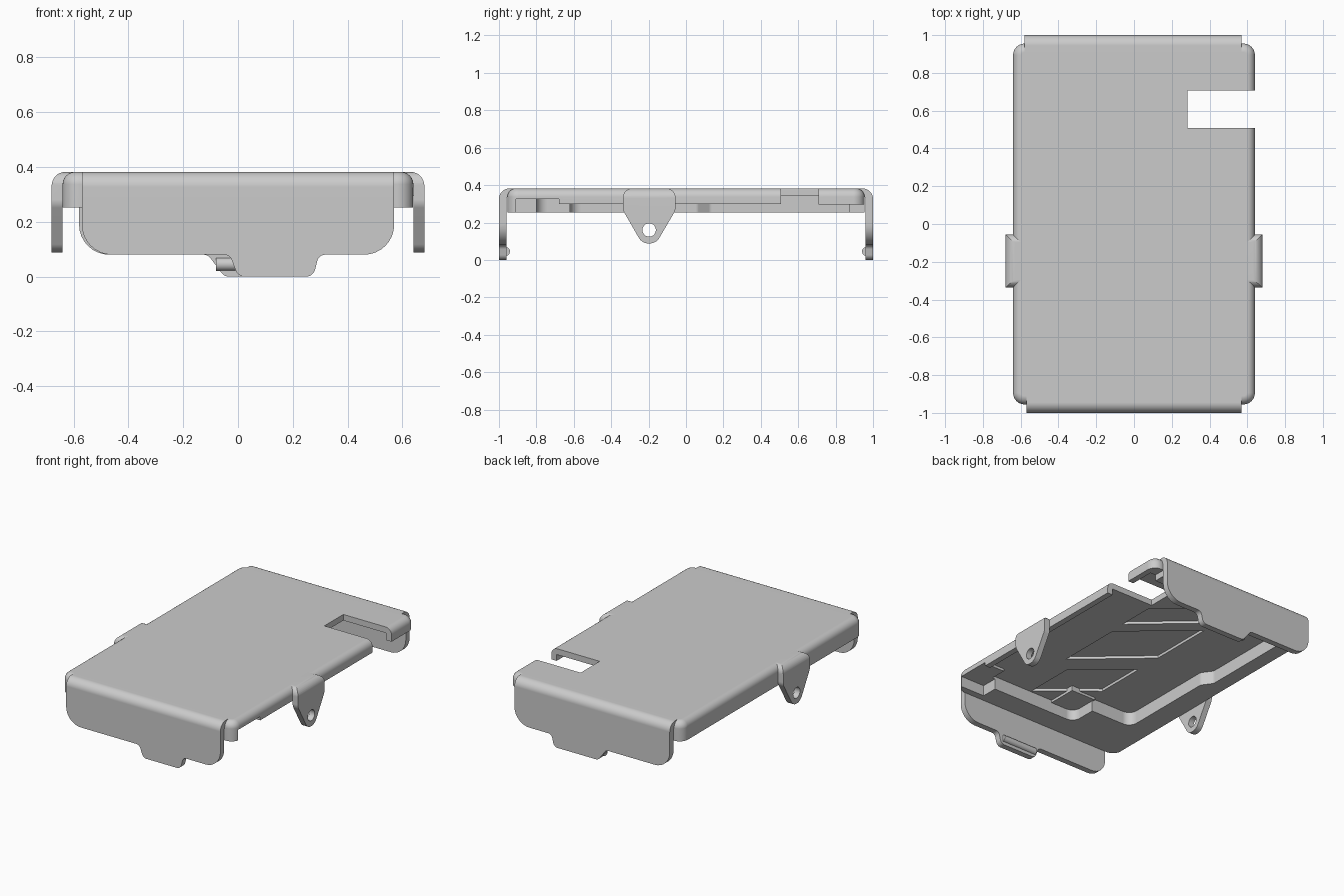
import bpy, bmesh, math
from mathutils import Vector

cube = bpy.data.objects.get("Cube")
if cube:
    bpy.data.objects.remove(cube, do_unlink=True)

grey = bpy.data.materials.new("light grey")
grey.use_nodes = True
COLOUR = (0.6, 0.6, 0.6, 1)
grey.diffuse_color = COLOUR
grey.node_tree.nodes["Principled BSDF"].inputs["Base Color"].default_value = COLOUR

TOP = 0.382
SHEET = 0.04


def fillet(points, steps=8):
    """Round the corners of a 2D outline; each point is (u, v) or (u, v, radius)."""
    out = []
    for i, p in enumerate(points):
        c = Vector(p[:2])
        r = p[2] if len(p) > 2 else 0
        if r == 0:
            out.append(c)
            continue
        a = (Vector(points[i - 1][:2]) - c).normalized()
        b = (Vector(points[(i + 1) % len(points)][:2]) - c).normalized()
        half = a.angle(b) / 2
        t = r / math.tan(half)
        centre = c + (a + b).normalized() * (r / math.sin(half))
        start, end = c + a * t - centre, c + b * t - centre
        sweep = start.angle_signed(end)
        for k in range(steps + 1):
            ang = -sweep * k / steps
            out.append(centre + Vector((start.x * math.cos(ang) - start.y * math.sin(ang),
                                        start.x * math.sin(ang) + start.y * math.cos(ang))))
    return out


def prism(name, points, axis, lo, hi):
    """Extrude an outline along an axis. Outline is (y,z), (x,z) or (x,y)."""
    def place(p, d):
        return {"x": (d, p[0], p[1]), "y": (p[0], d, p[1]), "z": (p[0], p[1], d)}[axis]
    bm = bmesh.new()
    outline = fillet(points)
    low = [bm.verts.new(place(p, lo)) for p in outline]
    high = [bm.verts.new(place(p, hi)) for p in outline]
    n = len(outline)
    bm.faces.new(low)
    bm.faces.new(high)
    for i in range(n):
        bm.faces.new((low[i], low[(i + 1) % n], high[(i + 1) % n], high[i]))
    bmesh.ops.recalc_face_normals(bm, faces=bm.faces)
    mesh = bpy.data.meshes.new(name)
    bm.to_mesh(mesh)
    bm.free()
    mesh.materials.append(grey)
    obj = bpy.data.objects.new(name, mesh)
    bpy.context.collection.objects.link(obj)
    return obj


def box(name, x0, x1, y0, y1, z0, z1):
    return prism(name, [(x0, y0), (x1, y0), (x1, y1), (x0, y1)], "z", z0, z1)


def combine(obj, tool, operation):
    """Apply a boolean and remove the tool object."""
    mod = obj.modifiers.new("cut", "BOOLEAN")
    mod.operation, mod.object, mod.solver = operation, tool, "EXACT"
    deps = bpy.context.evaluated_depsgraph_get()
    obj.data = bpy.data.meshes.new_from_object(obj.evaluated_get(deps))
    obj.modifiers.clear()
    bpy.data.objects.remove(tool, do_unlink=True)


def smooth(obj):
    """Smooth the rounded edges while keeping the large faces flat."""
    bpy.ops.object.select_all(action="DESELECT")
    obj.select_set(True)
    bpy.context.view_layer.objects.active = obj
    bpy.ops.object.shade_smooth_by_angle(angle=math.radians(30))
    weighted = obj.modifiers.new("flat_faces", "WEIGHTED_NORMAL")
    weighted.keep_sharp = True


# Cover panel: rounded tray with a softened upper rim
R = 0.06
cover = prism("cover_panel", [(-0.64, -0.955, R), (0.64, -0.955, R),
                              (0.64, 0.955, R), (-0.64, 0.955, R)], "z", 0.253, TOP)
bm = bmesh.new()
bm.from_mesh(cover.data)
rim = [e for e in bm.edges if all(v.co.z > TOP - 0.001 for v in e.verts)]
bmesh.ops.bevel(bm, geom=rim, offset=0.045, segments=6, profile=0.5, affect="EDGES")
bm.to_mesh(cover.data)
bm.free()

# Hollow underside, leaving stepped ledges along the front and right walls
cavity = prism("cavity", [(0.6, 0.875), (0.6, -0.69), (0.48, -0.69), (0.48, -0.8),
                          (-0.18, -0.8, 0.06), (-0.18, -0.62),
                          (-0.49, -0.62, 0.06), (-0.49, 0.06, 0.03), (-0.54, 0.13, 0.03),
                          (-0.54, 0.875)], "z", 0.2, TOP - SHEET)
combine(cover, cavity, "DIFFERENCE")

# Side notch, shortened stretches of the left wall, and the front corner pocket
for name, x0, y0, y1, z1 in (("notch", 0.283, 0.508, 0.708, 0.5),
                             ("wall_trim", 0.56, -0.72, 0.6, 0.3),
                             ("back_trim", 0.56, 0.6, 1.1, 0.295),
                             ("corner_pocket", 0.46, -0.91, -0.68, 0.325)):
    combine(cover, box(name, x0, 0.8, y0, y1, 0.2, z1), "DIFFERENCE")

# Shallow slanted recesses in the ceiling of the tray
for x0, y0, x1, y1, length in ((0.27, 0.21, -0.18, 0.61, 0.25),
                               (0.26, -0.35, -0.17, 0.03, 0.45),
                               (0.17, -0.79, -0.17, -0.51, 0.35)):
    recess = prism("recess", [(x0, y0), (x0, y0 + length), (x1, y1 + length), (x1, y1)],
                   "z", 0.3, TOP - 0.022)
    combine(cover, recess, "DIFFERENCE")
smooth(cover)

# Thin pad on the ceiling beside the stepped ledge
box("ceiling_pad", -0.185, 0.0, -0.81, -0.6, 0.325, 0.365)

# End flaps: bent sheet trimmed to an outline with a hanging latch tab
for name, side, x0, x1, tab_top, tab_low, ridge in (
        ("front_flap", -1, -0.57, 0.57, -0.03, 0.0, 0.0),
        ("back_flap", 1, -0.58, 0.568, -0.11, -0.05, -0.08)):
    bend = [(side * 0.88, TOP - SHEET), (side * 0.88, TOP), (side, TOP, 0.055),
            (side, -0.1), (side * (1 - SHEET), -0.1), (side * (1 - SHEET), TOP - SHEET, 0.015)]
    flap = prism(name, bend, "x", x0, x1)
    outline = [(x0 - 0.1, 0.5), (x0 - 0.1, 0.25), (x0, 0.25), (x0, 0.08, 0.11),
               (tab_top, 0.08, 0.03), (tab_low, 0, 0.035), (0.275, 0, 0.035),
               (0.295, 0.08, 0.03), (x1, 0.08, 0.11), (x1, 0.25),
               (x1 + 0.1, 0.25), (x1 + 0.1, 0.5)]
    combine(flap, prism("trim", outline, "y", -1.2, 1.2), "INTERSECT")
    smooth(flap)
    # Snap ridge on the inner face of the latch tab
    y, z, r = side * 0.965, 0.045, 0.024
    ring = [(y + r * math.cos(a * math.tau / 16), z + r * math.sin(a * math.tau / 16))
            for a in range(16)]
    smooth(prism(name + "_snap_ridge", ring, "x", ridge, 0.26))

# Side mounting ears: bent sheet with a rounded point and a bolt hole
for name, side in (("left_ear", 1), ("right_ear", -1)):
    bend = [(side * 0.58, TOP - SHEET), (side * 0.58, TOP), (side * 0.68, TOP, 0.05),
            (side * 0.68, 0), (side * 0.64, 0), (side * 0.64, TOP - SHEET, 0.01)]
    ear = prism(name, bend, "y", -0.4, 0.0)
    outline = [(-0.337, TOP + 0.001, 0.05), (-0.337, 0.265, 0.06), (-0.235, 0.088, 0.06),
               (-0.16, 0.088, 0.06), (-0.056, 0.265, 0.06), (-0.056, TOP + 0.001, 0.05)]
    combine(ear, prism("trim", outline, "x", -1, 1), "INTERSECT")
    hole = [(-0.197 + 0.036 * math.cos(a * math.tau / 24),
             0.16 + 0.036 * math.sin(a * math.tau / 24)) for a in range(24)]
    combine(ear, prism("hole", hole, "x", -1, 1), "DIFFERENCE")
    smooth(ear)
